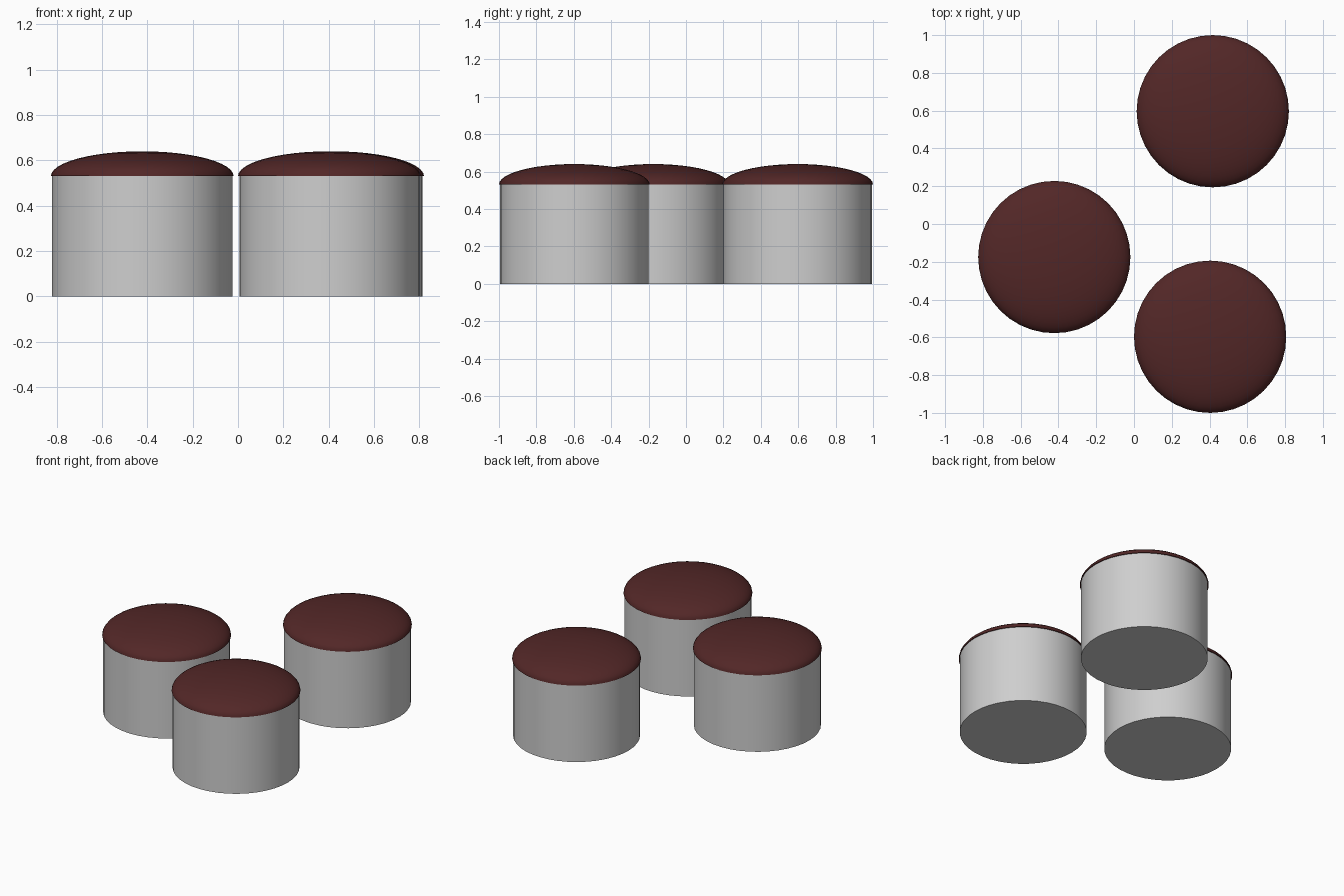
import bpy, bmesh, math

if "Cube" in bpy.data.objects:
    bpy.data.objects.remove(bpy.data.objects["Cube"])

SEGMENTS = 40


def material(name, color):
    m = bpy.data.materials.new(name)
    m.diffuse_color = (*color, 1)
    m.use_nodes = True
    m.node_tree.nodes["Principled BSDF"].inputs["Base Color"].default_value = m.diffuse_color
    return m


def lathe(name, profile, location, mat):
    """Spin an (r, z) profile round z; points with r = 0 become poles."""
    bm = bmesh.new()
    rings = []
    for r, z in profile:
        if r == 0:
            rings.append([bm.verts.new((0, 0, z))] * SEGMENTS)
        else:
            rings.append([bm.verts.new((r * math.cos(a), r * math.sin(a), z))
                          for a in (2 * math.pi * i / SEGMENTS for i in range(SEGMENTS))])
    for low, high in zip(rings, rings[1:]):
        for i in range(SEGMENTS):
            j = (i + 1) % SEGMENTS
            bm.faces.new(dict.fromkeys((low[i], low[j], high[j], high[i])))
    bmesh.ops.recalc_face_normals(bm, faces=bm.faces)
    mesh = bpy.data.meshes.new(name)
    bm.to_mesh(mesh)
    bm.free()
    mesh.materials.append(mat)
    obj = bpy.data.objects.new(name, mesh)
    obj.location = location
    bpy.context.collection.objects.link(obj)
    bpy.ops.object.select_all(action='DESELECT')
    obj.select_set(True)
    bpy.context.view_layer.objects.active = obj
    bpy.ops.object.shade_smooth_by_angle(angle=math.radians(40))
    return obj


grey = material("light grey base", (0.62, 0.62, 0.62))
maroon = material("dark maroon cushion", (0.085, 0.02, 0.02))

# Drum base, and half-ellipsoid cushion with a flat underside
BODY_R, CUSHION_R, SEAT_Z, DOME_H = 0.397, 0.403, 0.53, 0.11
body = [(0, 0), (BODY_R, 0), (BODY_R, SEAT_Z), (0, SEAT_Z)]
dome = [(CUSHION_R * math.cos(t), SEAT_Z + DOME_H * math.sin(t))
        for t in (math.pi / 2 * k / 12 for k in range(12))]
cushion = [(0, SEAT_Z)] + dome + [(0, SEAT_Z + DOME_H)]

# Three stools
for n, (x, y) in enumerate([(0.417, 0.597), (-0.422, -0.175), (0.403, -0.597)], 1):
    lathe(f"stool_base_{n}", body, (x, y, 0), grey)
    lathe(f"stool_cushion_{n}", cushion, (x, y, 0), maroon)
